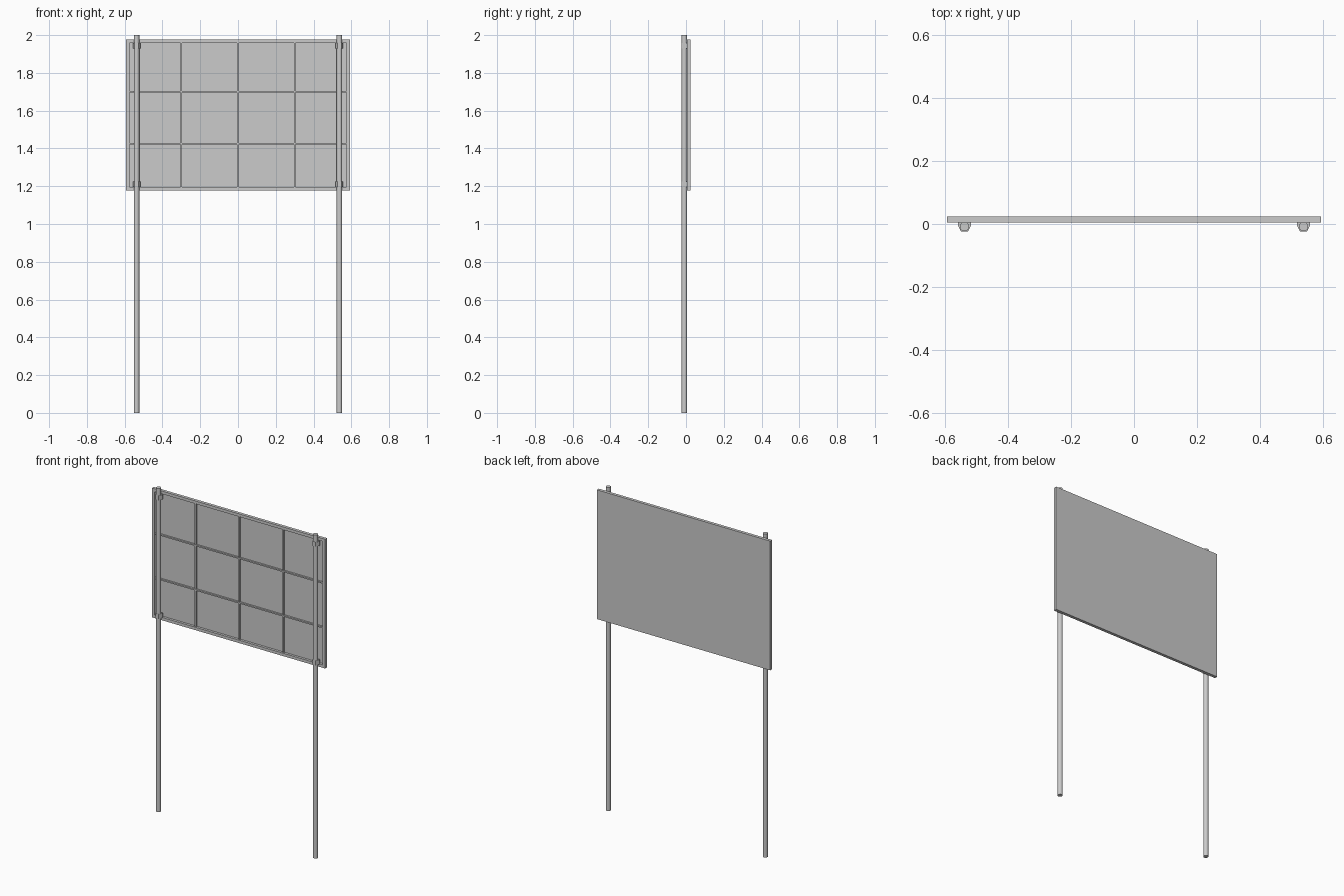
import bpy, bmesh

if "Cube" in bpy.data.objects:
    bpy.data.objects.remove(bpy.data.objects["Cube"])

def box(name, x0, x1, y0, y1, z0, z1):
    bm = bmesh.new()
    bmesh.ops.create_cube(bm, size=1)
    for v in bm.verts:
        v.co = ((x0 + x1) / 2 + v.co.x * (x1 - x0),
                (y0 + y1) / 2 + v.co.y * (y1 - y0),
                (z0 + z1) / 2 + v.co.z * (z1 - z0))
    return finish(name, bm)

def finish(name, bm):
    bmesh.ops.recalc_face_normals(bm, faces=bm.faces)
    me = bpy.data.meshes.new(name)
    bm.to_mesh(me)
    bm.free()
    ob = bpy.data.objects.new(name, me)
    bpy.context.collection.objects.link(ob)
    return ob

def prism(name, pts, z0, z1):
    bm = bmesh.new()
    f = bm.faces.new([bm.verts.new((x, y, z0)) for x, y in pts])
    r = bmesh.ops.extrude_face_region(bm, geom=[f])
    for v in r["geom"]:
        if isinstance(v, bmesh.types.BMVert):
            v.co.z = z1
    return finish(name, bm)

W, Z0, Z1 = 0.593, 1.178, 1.977   # board half width, bottom, top
YF, YS, YB = 0.005, 0.020, 0.024  # frame front, sheet front, sheet back
T = 0.018                         # frame bar width

# board sheet
box("board_sheet", -W, W, YS, YB, Z0, Z1)

# rectangular frame with an open recess on the front
bm = bmesh.new()
rings = []
for inset, y in ((0, YS), (0, YF), (T, YF), (T, YS)):
    rings.append([bm.verts.new((sx * (W - inset), y, (Z1 - inset) if top else (Z0 + inset)))
                  for sx, top in ((-1, 0), (1, 0), (1, 1), (-1, 1))])
for a, b in zip(rings, rings[1:] + rings[:1]):
    for i in range(4):
        j = (i + 1) % 4
        bm.faces.new((a[i], a[j], b[j], b[i]))
finish("board_frame", bm)

# stiffening bars
for x in (-0.3, 0, 0.3):
    box("vertical_bar", x - 0.004, x + 0.004, 0.011, YS, Z0 + T, Z1 - T)
for z in (1.424, 1.699):
    box("horizontal_bar", -W + T, W - T, 0.009, YS, z - 0.004, z + 0.004)

for s in (-1, 1):
    px = s * 0.537
    # round post
    bpy.ops.mesh.primitive_cylinder_add(vertices=24, radius=0.0145, depth=2, location=(px, -0.0085, 1))
    post = bpy.context.object
    post.name = "post"
    bpy.ops.object.shade_smooth_by_angle()
    # clamps wrapping the post and meeting the frame
    prof = [(-0.02, YF), (-0.02, -0.006), (-0.011, -0.024), (0.011, -0.024), (0.02, -0.006), (0.02, YF)]
    for z in (1.211, 1.944):
        prism("clamp", [(px + x, y) for x, y in prof], z - 0.014, z + 0.014)
